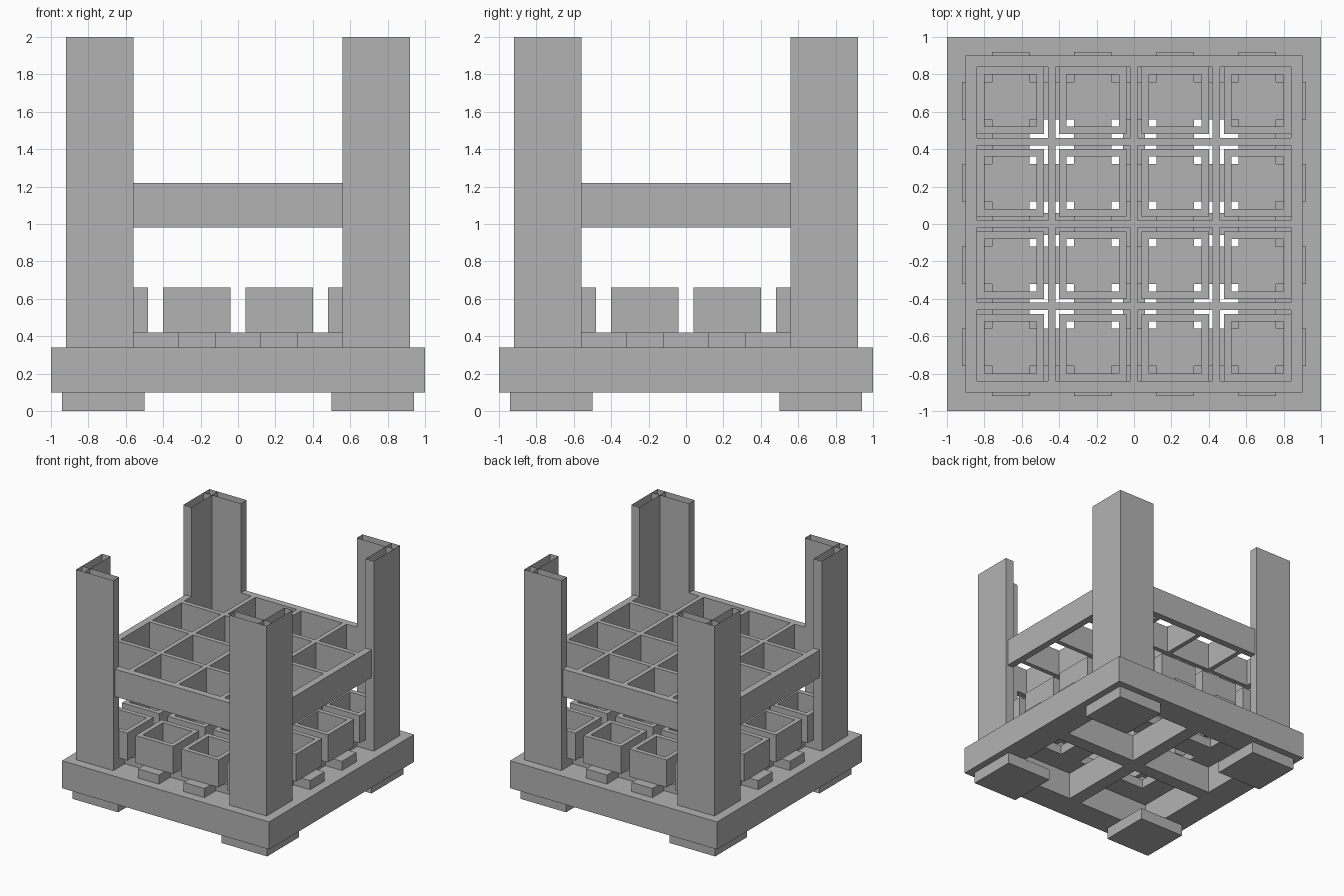
import bpy
import bmesh
from mathutils import Vector

old = bpy.data.objects.get("Cube")
if old:
    bpy.data.objects.remove(old, do_unlink=True)

grey = bpy.data.materials.new("plain_grey")
grey.use_nodes = True
colour = (0.45, 0.45, 0.45, 1)
grey.diffuse_color = colour
grey.node_tree.nodes["Principled BSDF"].inputs["Base Color"].default_value = colour


def block(bm, low, high, open_top=False):
    """Axis-aligned box between two corners."""
    low, high = Vector(low), Vector(high)
    verts = bmesh.ops.create_cube(bm, size=1)["verts"]
    for v in verts:
        v.co = (low + high) / 2 + v.co * (high - low)
    if open_top:
        caps = {f for v in verts for f in v.link_faces if f.normal.z > 0.9}
        bmesh.ops.delete(bm, geom=list(caps), context="FACES_ONLY")


def ring(bm, centre, outer, inner, z0, z1):
    """Square tube with mitred corners."""
    cx, cy = centre
    signs = [(-1, -1), (1, -1), (1, 1), (-1, 1)]
    loops = [[bm.verts.new((cx + sx * r, cy + sy * r, z)) for sx, sy in signs]
             for r, z in ((outer, z0), (outer, z1), (inner, z1), (inner, z0))]
    for k in range(4):
        a, b = loops[k], loops[(k + 1) % 4]
        for i in range(4):
            j = (i + 1) % 4
            bm.faces.new((a[i], a[j], b[j], b[i]))


def finish(name, bm):
    bmesh.ops.recalc_face_normals(bm, faces=bm.faces)
    mesh = bpy.data.meshes.new(name)
    bm.to_mesh(mesh)
    bm.free()
    mesh.materials.append(grey)
    obj = bpy.data.objects.new(name, mesh)
    bpy.context.collection.objects.link(obj)


corners = [(sx, sy) for sx in (-1, 1) for sy in (-1, 1)]
cells = (-0.66, -0.22, 0.22, 0.66)

# Feet under the corners
bm = bmesh.new()
for sx, sy in corners:
    block(bm, (sx * 0.72 - 0.22, sy * 0.72 - 0.22, 0),
          (sx * 0.72 + 0.22, sy * 0.72 + 0.22, 0.1))
finish("feet", bm)

# Base frame with a central cross
bm = bmesh.new()
ring(bm, (0, 0), 1, 0.76, 0.1, 0.34)
block(bm, (-0.76, -0.06, 0.1), (0.76, 0.06, 0.34))
for s in (-1, 1):
    block(bm, (-0.06, min(s * 0.06, s * 0.76), 0.1),
          (0.06, max(s * 0.06, s * 0.76), 0.34))
finish("base_frame", bm)

# Crossing slats that carry the bins
bm = bmesh.new()
for c in cells:
    block(bm, (-0.92, c - 0.1, 0.34), (0.92, c + 0.1, 0.42))
    block(bm, (c - 0.1, -0.92, 0.34), (c + 0.1, 0.92, 0.42))
finish("slats", bm)

# Sixteen open bins
bm = bmesh.new()
for x in cells:
    for y in cells:
        ring(bm, (x, y), 0.18, 0.14, 0.42, 0.66)
finish("bins", bm)

# Corner posts: two hollow boards each, open at the top
bm = bmesh.new()
for sx, sy in corners:
    for wx, wy in ((0.36, 0.08), (0.08, 0.36)):
        cx, cy = sx * (0.92 - wx / 2), sy * (0.92 - wy / 2)
        block(bm, (cx - wx / 2, cy - wy / 2, 0.34),
              (cx + wx / 2, cy + wy / 2, 2), open_top=True)
finish("corner_posts", bm)

# Upper tray: outer rail and divider grid
bm = bmesh.new()
ring(bm, (0, 0), 0.9, 0.84, 0.98, 1.22)
for c in (-0.44, 0, 0.44):
    block(bm, (-0.84, c - 0.02, 0.98), (0.84, c + 0.02, 1.22))
    block(bm, (c - 0.02, -0.84, 0.98), (c + 0.02, 0.84, 1.22))
finish("upper_grid", bm)
